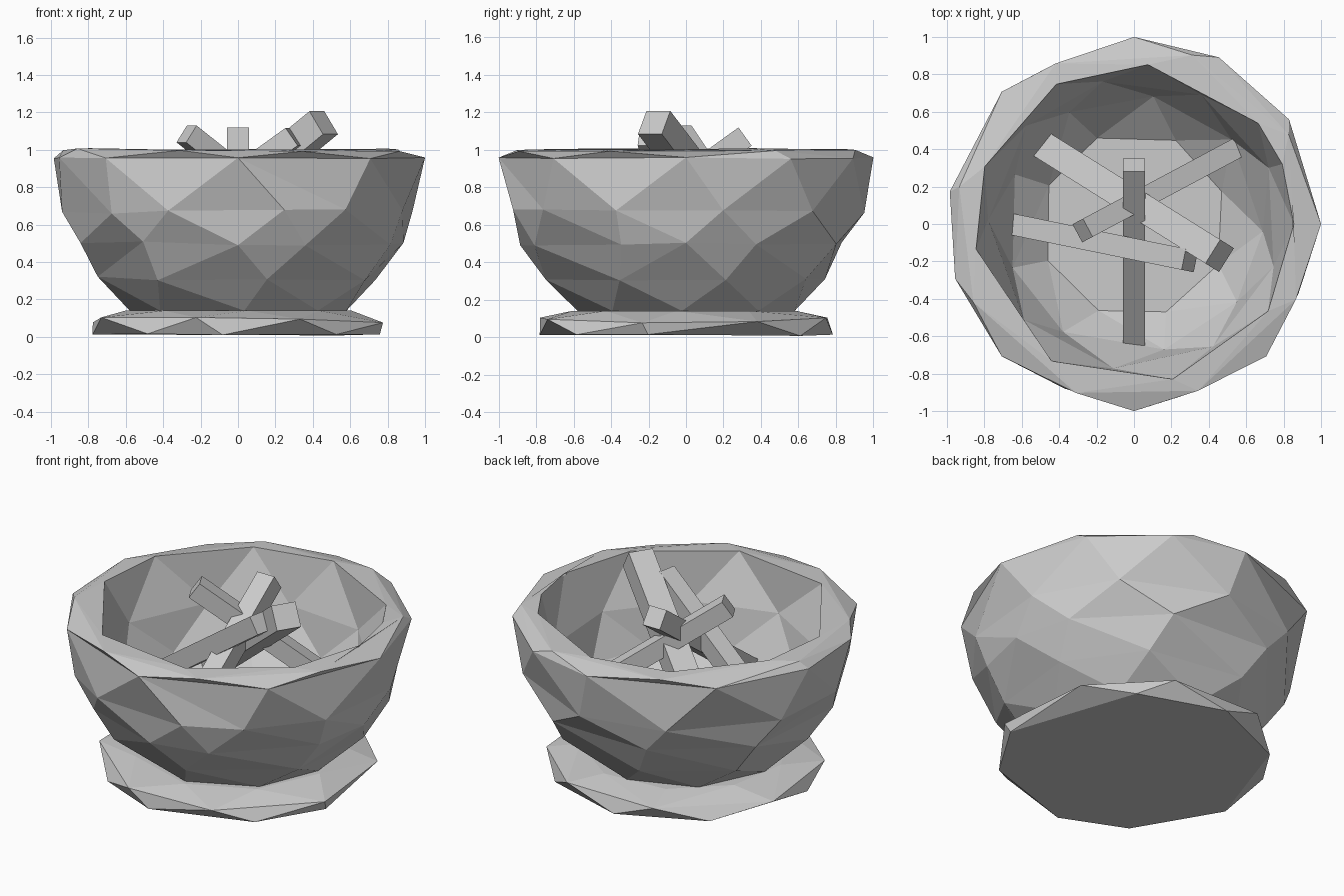
import bpy, bmesh, math, random
from mathutils import Vector, Matrix

if "Cube" in bpy.data.objects:
    bpy.data.objects.remove(bpy.data.objects["Cube"], do_unlink=True)
random.seed(4)

grey = bpy.data.materials.new("stone grey")
grey.use_nodes = True
colour = (0.6, 0.6, 0.6, 1)
grey.diffuse_color = colour
grey.node_tree.nodes["Principled BSDF"].inputs["Base Color"].default_value = colour


def finish(name, bm):
    bmesh.ops.recalc_face_normals(bm, faces=bm.faces)
    mesh = bpy.data.meshes.new(name)
    bm.to_mesh(mesh)
    bm.free()
    mesh.materials.append(grey)
    obj = bpy.data.objects.new(name, mesh)
    bpy.context.collection.objects.link(obj)
    return obj


def even(count, offset, wobble=4):
    """Roughly even angles, as if cut by hand."""
    return [360 * i / count + offset + random.uniform(-wobble, wobble) for i in range(count)]


def ring(bm, radius, z, angles, wobble=0.012):
    """A loop of (angle, vertex) pairs."""
    loop = []
    for a in sorted(a % 360 for a in angles):
        t = math.radians(a)
        height = z + random.uniform(-wobble, wobble)
        loop.append((a, bm.verts.new((radius * math.cos(t), radius * math.sin(t), height))))
    return loop


def zip_rings(bm, lower, upper):
    """Join two loops with triangles, stepping along whichever is behind."""
    def at(loop, k):
        turns, i = divmod(k, len(loop))
        return loop[i][0] + 360 * turns, loop[i][1]
    i = j = 0
    while i < len(lower) or j < len(upper):
        a, b = at(lower, i), at(upper, j)
        next_a, next_b = at(lower, i + 1), at(upper, j + 1)
        step_low = j >= len(upper) or (i < len(lower) and next_a[0] <= next_b[0])
        if step_low:
            bm.faces.new((a[1], next_a[1], b[1]))
            i += 1
        else:
            bm.faces.new((a[1], next_b[1], b[1]))
            j += 1


def stack(name, rings):
    """Closed faceted shell through a list of rings."""
    bm = bmesh.new()
    loops = [ring(bm, *r) for r in rings]
    for low, high in zip(loops, loops[1:]):
        zip_rings(bm, low, high)
    for end in (loops[0], loops[-1]):
        bm.faces.new([v for _, v in end])
    return finish(name, bm)


# Bowl: outside from the foot up, over the rim, down the inside
waist = [0, 25, 65, 110, 152, 198, 235, 270, 294, 337]
belly = [12, 45, 85, 118, 160, 190, 225, 247, 285, 307, 337]
shoulder = [0, 34, 63, 90, 135, 170, 197, 225, 270, 315]
rim = [30, 71, 116, 168, 206, 251, 291, 335]
lip = [0, 22, 39, 85, 119, 159, 189, 239, 284, 327]
stack("bowl", [
    (0.58, 0.14, even(8, 0), 0),
    (0.765, 0.31, even(8, 14)),
    (0.885, 0.50, waist),
    (0.955, 0.67, belly),
    (1.00, 0.955, shoulder, 0.004),
    (0.955, 1.00, rim, 0.008),
    (0.855, 1.005, lip, 0.004),
    (0.78, 0.70, even(9, 20)),
    (0.69, 0.46, even(9, 0)),
    (0.50, 0.28, even(8, 20), 0),
])

# Foot: low chipped disc under the bowl
sole = [51, 93, 135, 188, 232, 264, 312, 345]
stack("foot", [
    (0.785, 0.01, sole, 0.01),
    (0.81, 0.09, even(8, 25), 0.015),
    (0.61, 0.14, even(9, 32), 0),
])


# Sticks: square bars leaning on the bowl wall and crossing in the middle
def stick(name, low, high, size):
    low, high = Vector(low), Vector(high)
    axis = high - low
    bm = bmesh.new()
    bmesh.ops.create_cube(bm, size=1)
    shape = Matrix.Diagonal((size, axis.length, size, 1))
    turn = axis.to_track_quat('Y', 'Z').to_matrix().to_4x4()
    place = Matrix.Translation((low + high) / 2)
    bmesh.ops.transform(bm, matrix=place @ turn @ shape, verts=bm.verts)
    finish(name, bm)


stick("back_stick", (0, -0.615, 0.40), (0, 0.315, 1.07), 0.12)
stick("thick_stick", (-0.485, 0.42, 0.37), (0.458, -0.17, 1.145), 0.15)
stick("left_stick", (0.53, 0.395, 0.445), (-0.275, -0.035, 1.085), 0.11)
stick("front_stick", (-0.63, -0.006, 0.405), (0.298, -0.195, 1.07), 0.115)
